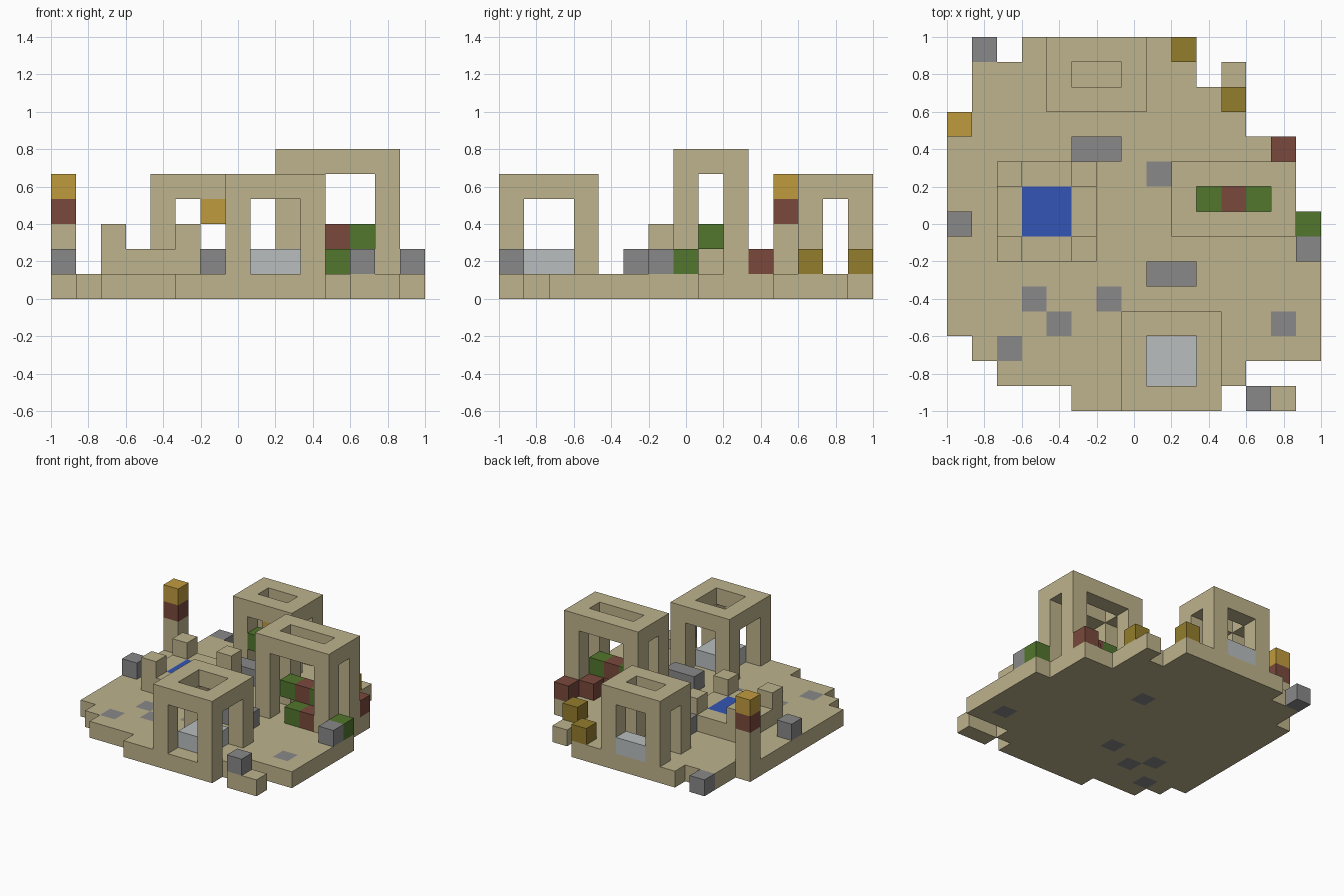
import bpy
import bmesh
from itertools import product
from mathutils import Vector

if "Cube" in bpy.data.objects:
    bpy.data.objects.remove(bpy.data.objects["Cube"], do_unlink=True)

UNIT = 2 / 15  # the model sits on a 15 by 15 grid of cubes


def material(name, rgb):
    """Flat material from an sRGB colour given in 0-255."""
    lin = [((c / 255 + 0.055) / 1.055) ** 2.4 for c in rgb] + [1]
    mat = bpy.data.materials.new(name)
    mat.use_nodes = True
    mat.diffuse_color = lin
    bsdf = mat.node_tree.nodes["Principled BSDF"]
    bsdf.inputs["Base Color"].default_value = lin
    bsdf.inputs["Roughness"].default_value = 0.9
    return mat


sand = material("sand", (190, 179, 140))
stone = material("stone grey", (137, 137, 137))
pale = material("pale grey", (186, 190, 191))
water = material("water blue", (51, 85, 181))
leaf = material("leaf green", (82, 118, 45))
brick = material("brick red", (122, 73, 60))
ochre = material("ochre brown", (148, 125, 45))
gold = material("gold", (192, 155, 62))


def block(x, y, z, dx=1, dy=1, dz=1):
    """Set of grid cells in a box."""
    return set(product(range(x, x + dx), range(y, y + dy), range(z, z + dz)))


def build(name, cells, mat):
    """Mesh made of the outer faces of a set of grid cells."""
    bm = bmesh.new()
    verts = {}

    def vert(p):
        if p not in verts:
            verts[p] = bm.verts.new((p[0] * UNIT - 1, p[1] * UNIT - 1, p[2] * UNIT))
        return verts[p]

    for cell in sorted(cells):
        for axis, side in product(range(3), (0, 1)):
            near = list(cell)
            near[axis] += 2 * side - 1
            if tuple(near) in cells:
                continue
            u, v = (axis + 1) % 3, (axis + 2) % 3
            ring = []
            for a, b in ((0, 0), (1, 0), (1, 1), (0, 1)):
                p = list(cell)
                p[axis] += side
                p[u] += a
                p[v] += b
                ring.append(vert(tuple(p)))
            bm.faces.new(ring if side else ring[::-1])
    mesh = bpy.data.meshes.new(name)
    bm.to_mesh(mesh)
    bm.free()
    mesh.materials.append(mat)
    obj = bpy.data.objects.new(name, mesh)
    bpy.context.collection.objects.link(obj)


def tower(x, y, dx, dy, top):
    """Four corner legs carrying a flat ring with an open middle."""
    cells = block(x, y, top, dx, dy) - block(x + 1, y + 1, top, dx - 2, dy - 2)
    for lx, ly in product((x, x + dx - 1), (y, y + dy - 1)):
        cells |= block(lx, ly, 1, 1, 1, top - 1)
    return cells


# Ground: a ragged slab given as (first row, rows, start, end)
ground = set()
for row, rows, start, end in ((0, 1, 5, 11), (0, 1, 12, 14), (1, 1, 2, 12), (2, 1, 1, 15),
                              (3, 5, 0, 15), (8, 3, 0, 14), (11, 1, 0, 12), (12, 1, 1, 12),
                              (13, 1, 1, 10), (13, 1, 11, 12), (14, 1, 3, 10)):
    ground |= block(start, row, 0, end - start, rows)

# Paving stones let through the slab
paving = set()
for x, y in ((3, 4), (6, 4), (4, 3), (2, 2), (13, 3), (8, 9)):
    paving |= block(x, y, 0)
build("ground", ground - paving, sand)
build("paving_stones", paving, stone)

# Open towers
build("front_tower", tower(7, 0, 4, 4, 4), sand)
build("back_tower", tower(4, 12, 4, 3, 4), sand)
build("left_tower", tower(9, 7, 5, 3, 5), sand)

# Pool with raised corner posts
basin = block(3, 7, 1, 2, 2)
rim = block(2, 6, 1, 4, 4) - basin
for x, y in product((2, 5), (6, 9)):
    rim |= block(x, y, 2)
build("pool_rim", rim, sand)
build("pool_water", basin, water)

# Coloured column on the right edge
build("column_shaft", block(0, 11, 1, 1, 1, 2), sand)
build("column_band", block(0, 11, 3), brick)
build("column_cap", block(0, 11, 4), gold)

# Pale slabs inside the towers
build("front_tower_slab", block(8, 1, 1, 2, 2), pale)
build("back_tower_slab", block(5, 14, 1, 2), pale)

# Stone benches and loose stones
build("back_bench", block(5, 10, 1, 2), stone)
build("front_bench", block(8, 5, 1, 2), stone)
for i, (x, y, z) in enumerate(((0, 7, 1), (12, 0, 1), (14, 6, 1), (1, 14, 0))):
    build(f"loose_stone_{i + 1}", block(x, y, z), stone)

# Leaf and brick cubes in and around the towers
build("leaf_cubes", block(10, 8, 2) | block(12, 8, 2) | block(11, 7, 1)
      | block(14, 7, 1) | block(5, 12, 2), leaf)
build("brick_cubes", block(11, 8, 2) | block(12, 7, 1) | block(12, 9, 1)
      | block(13, 10, 1), brick)
build("ochre_cubes", block(11, 12, 1) | block(9, 14, 1), ochre)
build("hanging_lamp", block(6, 12, 3), gold)
